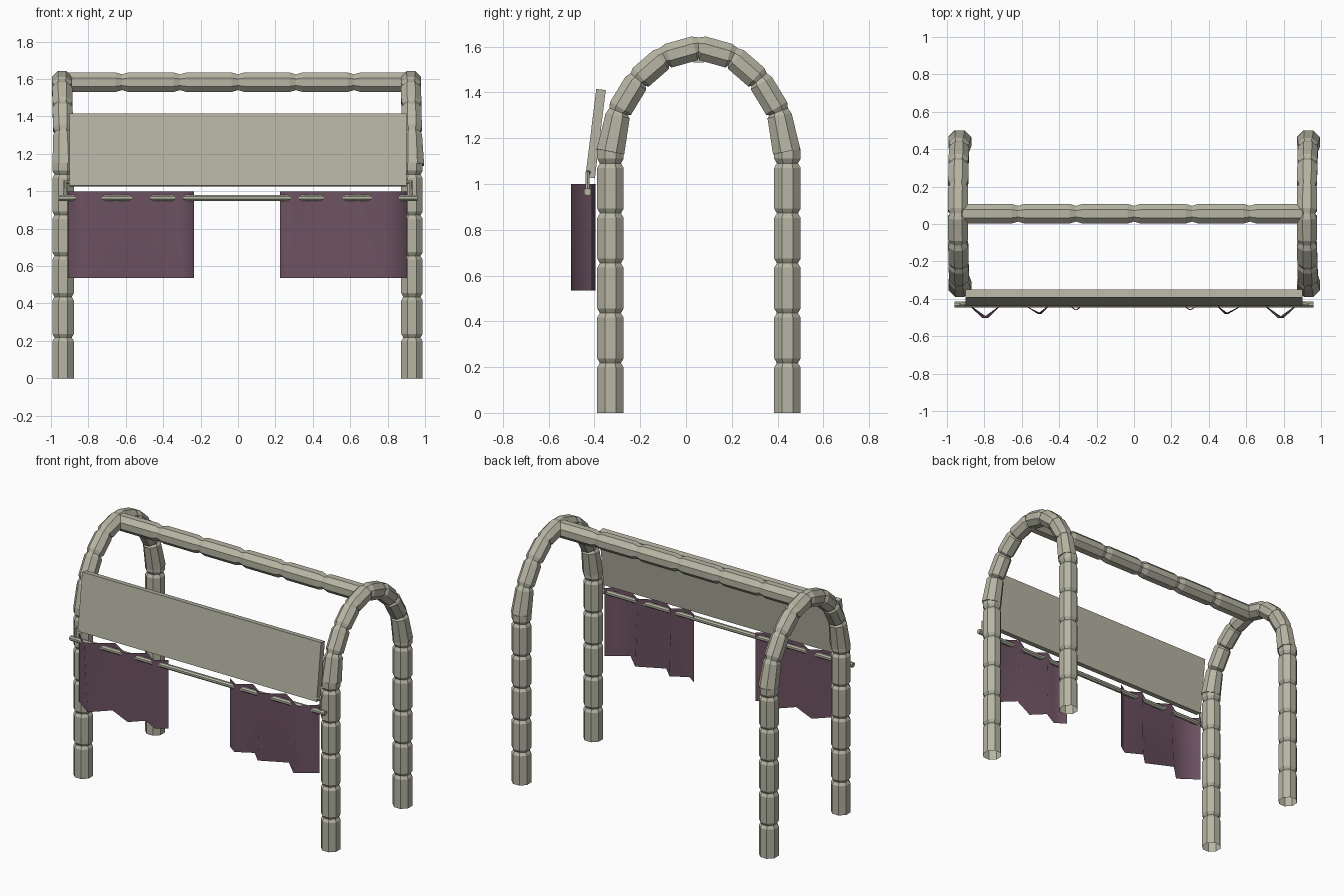
import bpy
import bmesh
import math
from mathutils import Vector, Matrix

cube = bpy.data.objects.get("Cube")
if cube:
    bpy.data.objects.remove(cube, do_unlink=True)


def make_material(name, rgb):
    mat = bpy.data.materials.new(name)
    mat.use_nodes = True
    mat.diffuse_color = (*rgb, 1)
    mat.node_tree.nodes["Principled BSDF"].inputs["Base Color"].default_value = (*rgb, 1)
    return mat


bamboo = make_material("pale bamboo", (0.47, 0.46, 0.37))
cloth = make_material("plum cloth", (0.15, 0.085, 0.12))


def finish(name, bm, mat):
    mesh = bpy.data.meshes.new(name)
    bm.normal_update()
    bm.to_mesh(mesh)
    bm.free()
    mesh.materials.append(mat)
    obj = bpy.data.objects.new(name, mesh)
    bpy.context.collection.objects.link(obj)
    return obj


def tube(name, nodes, radius, side, groove=0.0, sides=8, open_start=False, end_radius=None):
    """Faceted pole along nodes, pinched into a groove at every inner node."""
    nodes = [Vector(n) for n in nodes]
    rings = []
    for i, p in enumerate(nodes):
        if 0 < i < len(nodes) - 1:
            back = (nodes[i - 1] - p).normalized()
            ahead = (nodes[i + 1] - p).normalized()
            tangent = (ahead - back).normalized()
            if groove:
                rings += [(p + back * groove, -back, 1), (p, tangent, 0.8),
                          (p + ahead * groove, ahead, 1)]
            else:
                rings.append((p, tangent, 1))
        else:
            a, b = (p, nodes[1]) if i == 0 else (nodes[-2], p)
            rings.append((p, (b - a).normalized(), 1))
    if end_radius:
        rings[0] = (*rings[0][:2], end_radius / radius)
        rings[-1] = (*rings[-1][:2], end_radius / radius)
    bm = bmesh.new()
    loops = []
    for p, t, scale in rings:
        u = Vector(side)
        u = (u - t * u.dot(t)).normalized()
        v = t.cross(u)
        loop = []
        for k in range(sides):
            a = 2 * math.pi * (k + 0.5) / sides
            loop.append(bm.verts.new(p + (u * math.cos(a) + v * math.sin(a)) * radius * scale))
        loops.append(loop)
    for lo, hi in zip(loops, loops[1:]):
        for k in range(sides):
            j = (k + 1) % sides
            bm.faces.new((lo[k], lo[j], hi[j], hi[k]))
    if not open_start:
        bm.faces.new(reversed(loops[0]))
    bm.faces.new(loops[-1])
    return finish(name, bm, bamboo)


# Legs and arches at both ends
arch_half = [(-0.33, 1.14), (-0.295, 1.315), (-0.21, 1.455), (-0.095, 1.555)]
mid_y, top_z = 0.055, 1.597
arch = arch_half + [(mid_y, top_z)] + [(2 * mid_y - y, z) for y, z in reversed(arch_half)]
for label, x, lean in (("right", -0.935, -0.01), ("left", 0.93, -0.01)):
    for place, y in (("front", -0.33), ("back", 0.443)):
        joints = [(x, y, 0.218 * k) for k in range(6)] + [(x, y, 1.15)]
        tube(f"{label}_{place}_leg", joints, 0.0625, (1, 0, 0), 0.02, open_start=True)
    path = [(x + 0.004 + lean * (z - 1.14) / 0.45, y, z) for y, z in arch]
    tube(f"{label}_arch", path, 0.058, (1, 0, 0), 0.018, end_radius=0.066)

# Ridge pole
ridge = [(x, mid_y, 1.583) for x in (-0.92, -0.62, -0.31, 0, 0.31, 0.62, 0.91)]
tube("ridge_pole", ridge, 0.057, (0, 1, 0), 0.035)

# Tilted front board
bm = bmesh.new()
bmesh.ops.create_cube(bm, size=1)
bmesh.ops.scale(bm, verts=bm.verts, vec=(1.8, 0.042, 0.388))
bmesh.ops.rotate(bm, verts=bm.verts, cent=(0, 0, 0), matrix=Matrix.Rotation(-0.123, 3, "X"))
bmesh.ops.translate(bm, verts=bm.verts, vec=(0, -0.395, 1.22))
finish("front_board", bm, bamboo)

# Curtain rod and its hooks
rod_y, rod_z = -0.43, 0.965
tube("curtain_rod", [(-0.96, rod_y, rod_z), (0.96, rod_y, rod_z)], 0.017, (0, 1, 0))
for label, s in (("right", -1), ("left", 1)):
    hook = [(s * 0.885, rod_y + 0.005, 1.05), (s * 0.925, rod_y, 1.05), (s * 0.925, rod_y, rod_z)]
    tube(f"{label}_rod_hook", hook, 0.01, (0, 1, 0), sides=6)

# Pleated curtains weaving in front of and behind the rod: x, y, shift of the hem
pleats = [(0.91, -0.41, 0), (0.81, -0.503, -0.03), (0.65, -0.395, 0.02), (0.515, -0.48, -0.02),
          (0.405, -0.40, 0.01), (0.315, -0.46, -0.01), (0.235, -0.41, 0)]
for label, s, shift in (("right", -1, 0), ("left", 1, -0.01)):
    bm = bmesh.new()
    columns = []
    for x, y, hem in pleats:
        columns.append([bm.verts.new((s * (x + hem * t) + shift, y, 1.0 - 0.465 * t))
                        for t in (0, 0.5, 1)])
    for a, b in zip(columns, columns[1:]):
        for k in range(2):
            quad = (a[k], a[k + 1], b[k + 1], b[k])
            bm.faces.new(quad if s < 0 else tuple(reversed(quad)))
    for f in bm.faces:
        f.smooth = True
    finish(f"{label}_curtain", bm, cloth)
